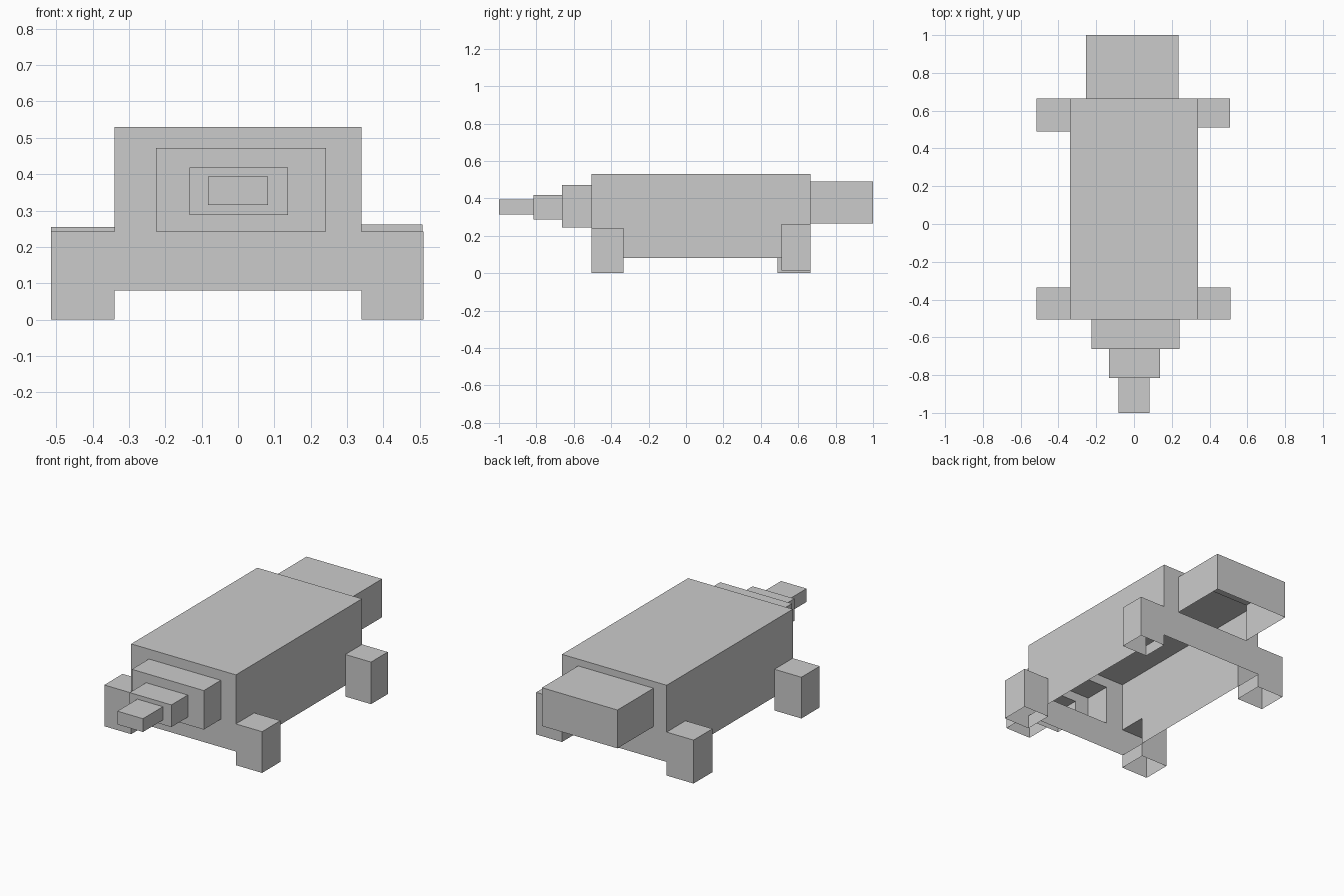
import bpy
import bmesh
from mathutils import Vector

if "Cube" in bpy.data.objects:
    bpy.data.objects.remove(bpy.data.objects["Cube"], do_unlink=True)

grey = bpy.data.materials.new("plain grey")
grey.use_nodes = True
COLOUR = (0.6, 0.6, 0.6, 1)
grey.diffuse_color = COLOUR
grey.node_tree.nodes["Principled BSDF"].inputs["Base Color"].default_value = COLOUR

AXES = {"x": 0, "y": 1, "z": 2}


def face(bm, points, facing):
    """Add one flat face whose normal points along facing."""
    f = bm.faces.new([bm.verts.new(p) for p in points])
    f.normal_update()
    if f.normal.dot(Vector(facing)) < 0:
        f.normal_flip()


def wall(bm, lo, hi, side):
    """Add one wall, such as +x or -y, of the box lo..hi."""
    axis = AXES[side[1]]
    a, b = [i for i in range(3) if i != axis]
    sign = 1 if side[0] == "+" else -1
    points = []
    for u, v in ((lo, lo), (hi, lo), (hi, hi), (lo, hi)):
        p = [0, 0, 0]
        p[axis] = hi[axis] if sign > 0 else lo[axis]
        p[a], p[b] = u[a], v[b]
        points.append(p)
    facing = [0, 0, 0]
    facing[axis] = sign
    face(bm, points, facing)


def frame(bm, y, outer, inner, sign):
    """Add an upright panel at y with a rectangular opening."""
    def corners(r):
        return [(r[0], y, r[2]), (r[1], y, r[2]), (r[1], y, r[3]), (r[0], y, r[3])]
    o, n = corners(outer), corners(inner)
    for i in range(4):
        j = (i + 1) % 4
        face(bm, [o[i], o[j], n[j], n[i]], (0, sign, 0))


def finish(bm, name):
    bmesh.ops.remove_doubles(bm, verts=bm.verts[:], dist=0.0005)
    mesh = bpy.data.meshes.new(name)
    bm.to_mesh(mesh)
    bm.free()
    mesh.materials.append(grey)
    bpy.context.collection.objects.link(bpy.data.objects.new(name, mesh))


# Main sizes
W, FRONT, BACK, BELLY, TOP = 0.34, -0.505, 0.665, 0.08, 0.53
tail = (-0.255, 0.235, 0.265, 0.49)
snout = [(-0.225, 0.242, 0.243, 0.472),
         (-0.133, 0.138, 0.288, 0.418),
         (-0.083, 0.083, 0.315, 0.393)]
snout_y = [FRONT, -0.663, -0.815, -1.0]

# Legs: name, side, y range, z range, outer x
legs = [("front_left_leg", 1, FRONT, -0.335, 0, 0.242, 0.51),
        ("front_right_leg", -1, FRONT, -0.335, 0, 0.242, 0.515),
        ("back_left_leg", 1, 0.51, BACK, 0.015, 0.262, 0.507),
        ("back_right_leg", -1, 0.49, BACK, 0, 0.255, 0.515)]

# Hollow body: roof, pierced ends, sides notched where the legs join
bm = bmesh.new()
wall(bm, (-W, FRONT, BELLY), (W, BACK, TOP), "+z")
frame(bm, FRONT, (-W, W, BELLY, TOP), snout[0], -1)
frame(bm, BACK, (-W, W, BELLY, TOP), tail, 1)
for side in (1, -1):
    fore, hind = [leg for leg in legs if leg[1] == side]
    outline = [(fore[3], BELLY), (hind[2], BELLY), (hind[2], hind[5]),
               (BACK, hind[5]), (BACK, TOP), (FRONT, TOP),
               (FRONT, fore[5]), (fore[3], fore[5])]
    face(bm, [(side * W, y, z) for y, z in outline], (side, 0, 0))
finish(bm, "body")

# Legs: open below, open to the body above the belly line
for name, side, y0, y1, z0, z1, out in legs:
    bm = bmesh.new()
    x0, x1 = sorted((side * W, side * out))
    outer, inner = ("+x", "-x") if side > 0 else ("-x", "+x")
    for s in (outer, "+y", "-y", "+z"):
        wall(bm, (x0, y0, z0), (x1, y1, z1), s)
    wall(bm, (x0, y0, z0), (x1, y1, BELLY), inner)
    finish(bm, name)

# Stepped snout, open below
for i, (x0, x1, z0, z1) in enumerate(snout):
    bm = bmesh.new()
    lo, hi = (x0, snout_y[i + 1], z0), (x1, snout_y[i], z1)
    for s in ("+x", "-x", "+z"):
        wall(bm, lo, hi, s)
    if i < 2:
        frame(bm, lo[1], snout[i], snout[i + 1], -1)
    else:
        wall(bm, lo, hi, "-y")
    finish(bm, "snout_step_%d" % (i + 1))

# Tail block, open below and towards the body
bm = bmesh.new()
for s in ("+x", "-x", "+y", "+z"):
    wall(bm, (tail[0], BACK, tail[2]), (tail[1], 1.0, tail[3]), s)
finish(bm, "tail")
